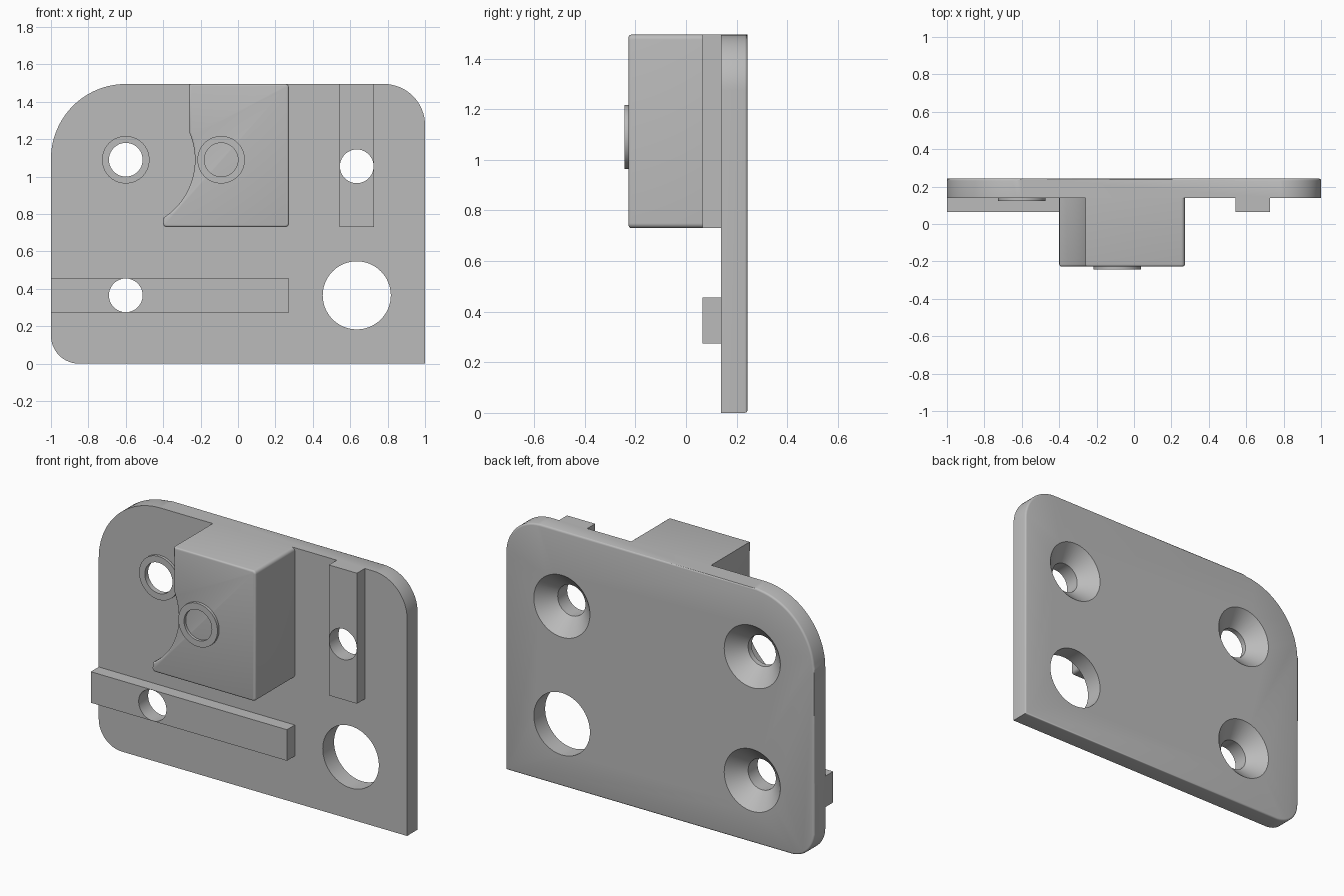
import bpy, bmesh, math
from mathutils import Vector

if "Cube" in bpy.data.objects:
    bpy.data.objects.remove(bpy.data.objects["Cube"])

GREY = (0.5, 0.5, 0.5, 1)
mat = bpy.data.materials.new("plain grey")
mat.use_nodes = True
mat.diffuse_color = GREY
mat.node_tree.nodes["Principled BSDF"].inputs["Base Color"].default_value = GREY

BACK, FRONT, RAIL, BLOCK, BOSS = 0.243, 0.138, 0.065, -0.227, -0.243
TOP, HOLE, RIM = 1.495, 0.09, 0.127


def finish(name, bm):
    bmesh.ops.recalc_face_normals(bm, faces=bm.faces)
    mesh = bpy.data.meshes.new(name)
    bm.to_mesh(mesh)
    bm.free()
    mesh.materials.append(mat)
    obj = bpy.data.objects.new(name, mesh)
    bpy.context.collection.objects.link(obj)
    return obj


def arc(cx, cz, r, a0, a1, n=16):
    angles = [math.radians(a0 + (a1 - a0) * i / n) for i in range(n + 1)]
    return [(cx + r * math.cos(a), cz + r * math.sin(a)) for a in angles]


def prism(name, outline, y0, y1, round_y=None, radius=0.011):
    """Extrude an x-z outline along y, optionally rounding the rim at one end."""
    bm = bmesh.new()
    face = bm.faces.new([bm.verts.new((x, y0, z)) for x, z in outline])
    new = bmesh.ops.extrude_face_region(bm, geom=[face])["geom"]
    for v in new:
        if isinstance(v, bmesh.types.BMVert):
            v.co.y = y1
    if round_y is not None:
        rim = [e for e in bm.edges if all(abs(v.co.y - round_y) < 1e-5 for v in e.verts)]
        bmesh.ops.bevel(bm, geom=rim, offset=radius, segments=3, profile=0.5, affect='EDGES')
    return finish(name, bm)


def box(name, x0, x1, z0, z1):
    return prism(name, [(x0, z0), (x1, z0), (x1, z1), (x0, z1)], RAIL, FRONT)


def lathe(name, x, z, profile, closed=False, n=64):
    """Spin (radius, y) points around an axis parallel to y."""
    bm = bmesh.new()
    rings = [[bm.verts.new((px, y, pz)) for px, pz in arc(x, z, r, 0, 360, n)[:-1]]
             for r, y in profile]
    pairs = list(zip(rings, rings[1:]))
    if closed:
        pairs.append((rings[-1], rings[0]))
    else:
        bm.faces.new(rings[0])
        bm.faces.new(rings[-1])
    for a, b in pairs:
        for i in range(n):
            j = (i + 1) % n
            bm.faces.new((a[i], a[j], b[j], b[i]))
    return finish(name, bm)


def cut(obj, cutters):
    for c in cutters:
        mod = obj.modifiers.new("hole", 'BOOLEAN')
        mod.operation, mod.solver, mod.object = 'DIFFERENCE', 'EXACT', c
        bpy.context.view_layer.objects.active = obj
        bpy.ops.object.modifier_apply(modifier=mod.name)


# Back plate with three rounded corners and one square corner
plate = prism("back_plate",
              [(1, 0)] + arc(0.78, TOP - 0.22, 0.22, 0, 90)
              + arc(-0.6, TOP - 0.4, 0.4, 90, 180, 24)
              + arc(-0.85, 0.15, 0.15, 180, 270), FRONT, BACK, BACK)

# Raised rails on the front
side_rail = box("vertical_rail", 0.544, 0.726, 0.73, TOP)
low_rail = box("horizontal_rail", -1, 0.272, 0.274, 0.456)

# Projecting block with a concave side, concentric with the upper hole
hollow = arc(-0.6, 1.09, 0.37, -57, 23, 24)
block = prism("projecting_block",
              arc(0.252, 0.75, 0.02, -90, 0, 6) + arc(0.252, TOP - 0.02, 0.02, 0, 90, 6)
              + [(-0.26, TOP)] + hollow[::-1]
              + arc(-0.38, 0.75, 0.02, 150, 270, 6), BLOCK, FRONT, BLOCK)

# Thin bosses around the block centre and the upper hole
block_ring = lathe("block_ring", -0.09, 1.09,
                   [(HOLE, BLOCK), (RIM, BLOCK), (RIM, BOSS), (HOLE, BOSS)], True)
hole_ring = lathe("hole_ring", -0.6, 1.09,
                  [(HOLE, FRONT), (RIM, FRONT), (RIM, 0.122), (HOLE, 0.122)], True)

# Countersunk holes and one large plain hole
sink = [(HOLE, -0.1), (HOLE, 0.153), (0.182, BACK), (0.182, 0.3)]
upper, side, lower = [lathe("countersink_cutter", x, z, sink)
                      for x, z in ((-0.6, 1.09), (0.635, 1.055), (-0.6, 0.365))]
large = lathe("large_hole_cutter", 0.635, 0.365, [(0.182, 0), (0.182, 0.3)])
cut(plate, [upper, side, lower, large])
cut(side_rail, [side])
cut(low_rail, [lower])
for c in (upper, side, lower, large):
    bpy.data.objects.remove(c)

# Smooth curved walls, keep edges sharp
bpy.ops.object.select_all(action='DESELECT')
for obj in (plate, side_rail, low_rail, block, block_ring, hole_ring):
    obj.select_set(True)
bpy.context.view_layer.objects.active = plate
bpy.ops.object.shade_smooth_by_angle(angle=math.radians(35))
